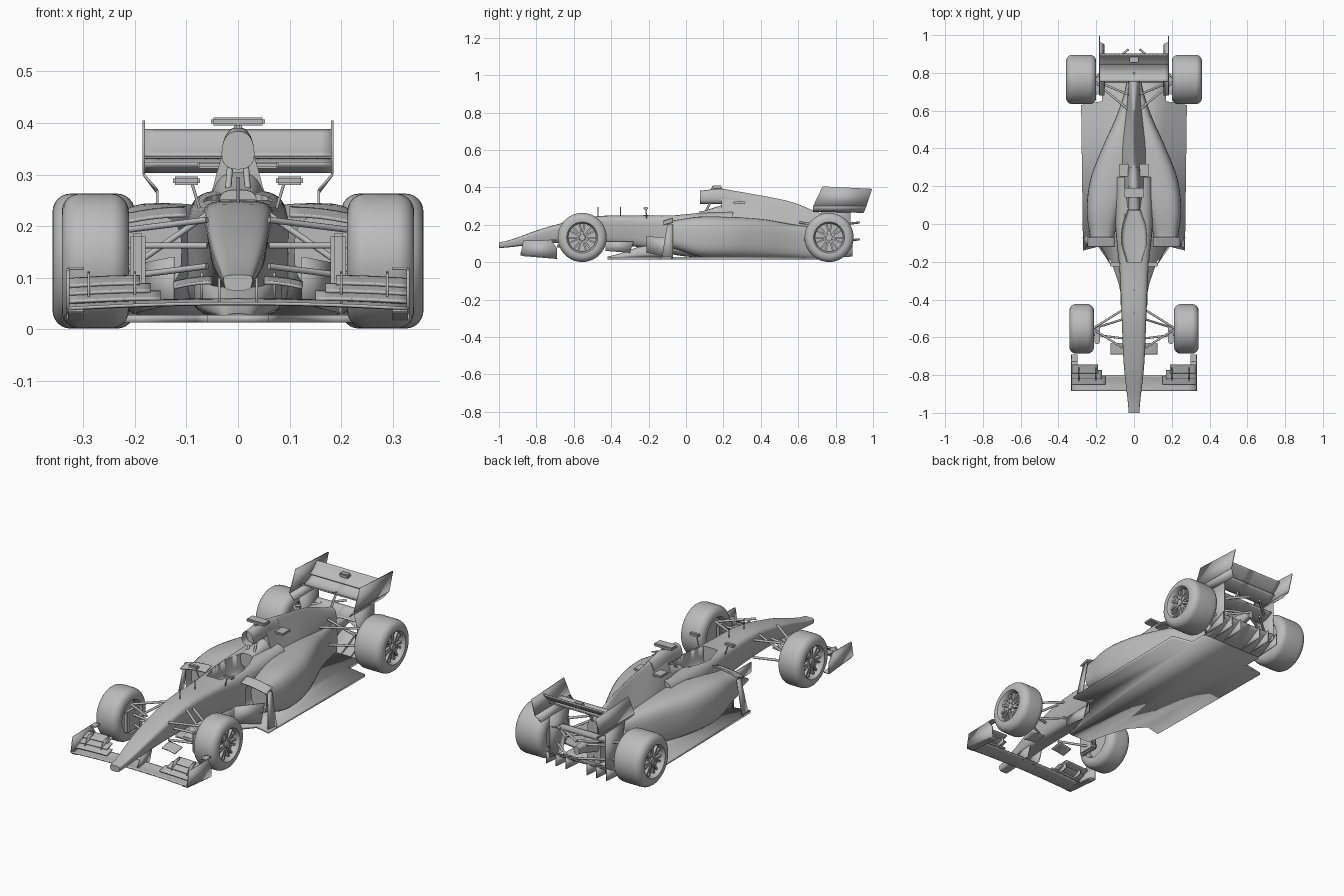
import bpy, bmesh
from math import sin, cos, pi, radians, copysign
from mathutils import Vector, Matrix

old = bpy.data.objects.get("Cube")
if old:
    bpy.data.objects.remove(old)

shade = (.5, .5, .5, 1)
grey = bpy.data.materials.new("plain_grey")
grey.use_nodes = True
grey.diffuse_color = shade
grey.node_tree.nodes["Principled BSDF"].inputs["Base Color"].default_value = shade

front_axle, rear_axle, axle_height, tyre_radius = -.555, .765, .132, .131
ground, wing_half, rear_half = .02, .33, .183


def finish(name, bm, mirror=True, thick=0):
    bmesh.ops.recalc_face_normals(bm, faces=bm.faces)
    mesh = bpy.data.meshes.new(name)
    bm.to_mesh(mesh)
    bm.free()
    mesh.materials.append(grey)
    ob = bpy.data.objects.new(name, mesh)
    bpy.context.collection.objects.link(ob)
    bpy.ops.object.select_all(action='DESELECT')
    ob.select_set(True)
    bpy.context.view_layer.objects.active = ob
    bpy.ops.object.shade_smooth_by_angle(angle=radians(40))
    if thick:
        solid = ob.modifiers.new("thickness", 'SOLIDIFY')
        solid.thickness, solid.offset = thick, 0
    if mirror:
        ob.modifiers.new("mirror", 'MIRROR')
    return ob


def sample(values, t):
    if not isinstance(values, tuple):
        return values
    last = len(values) - 1
    i = min(int(t * last), last - 1)
    s = t * last - i
    a, b, c, d = (values[max(0, min(last, i + k))] for k in (-1, 0, 1, 2))
    return b + s / 2 * (c - a + s * (2 * a - 5 * b + 4 * c - d + s * (3 * (b - c) + d - a)))


def loft(name, start, end, bottom, top, low_width, high_width, centre=0,
         power=3, flare=1, inlet=0, mirror=False, rows=30, segments=32):
    bm = bmesh.new()
    rings = []
    for row in range(rows + 1):
        t = row / rows
        floor, roof, low, high, middle = (
            sample(values, t) for values in (bottom, top, low_width, high_width, centre))
        ring = []
        for k in range(segments):
            angle = 2 * pi * k / segments
            u, v = (copysign(abs(f(angle)) ** (2 / power), f(angle)) for f in (cos, sin))
            rise = (v + 1) / 2
            width = low + (high - low) * rise ** flare
            ring.append(bm.verts.new((middle + width * u, start + (end - start) * t,
                                      floor + (roof - floor) * rise)))
        rings.append(ring)
    for a, b in zip(rings, rings[1:]):
        for k in range(segments):
            n = (k + 1) % segments
            bm.faces.new((a[k], a[n], b[n], b[k]))
    mouth = bm.faces.new(rings[0])
    bm.faces.new(rings[-1])
    if inlet:
        bmesh.ops.inset_region(bm, faces=[mouth], thickness=.008)
        bmesh.ops.translate(bm, vec=(0, inlet, 0), verts=mouth.verts)
    return finish(name, bm, mirror)


def plate(name, *points, thick=.005):
    bm = bmesh.new()
    bm.faces.new([bm.verts.new(p) for p in points])
    return finish(name, bm, thick=thick)


def fin(name, x, *outline):
    return plate(name, *[(x, y, z) for y, z in outline])


def blade(name, inner, outer, front, back, low, high, camber=0, droop=0, steps=8):
    bm = bmesh.new()
    rows = []
    for i in range(steps + 1):
        s = i / steps
        rows.append([bm.verts.new((inner + (outer - inner) * s, front + (back - front) * t,
                                   low + (high - low) * t - camber * sin(pi * t) - droop * s * s))
                     for t in (k / steps for k in range(steps + 1))])
    for a, b in zip(rows, rows[1:]):
        for k in range(steps):
            bm.faces.new((a[k], a[k + 1], b[k + 1], b[k]))
    return finish(name, bm, thick=.006)


def box(name, centre, size, mirror=True):
    bm = bmesh.new()
    bmesh.ops.create_cube(bm, size=1, matrix=Matrix.Translation(centre) @ Matrix.Diagonal((*size, 1)))
    bmesh.ops.bevel(bm, geom=bm.edges[:], offset=min(size) / 4, segments=2, affect='EDGES')
    return finish(name, bm, mirror)


def rods(name, pairs, radius=.006):
    bm = bmesh.new()
    for a, b in pairs:
        a, b = Vector(a), Vector(b)
        turn = (b - a).to_track_quat('Z', 'Y').to_matrix().to_4x4()
        bmesh.ops.create_cone(bm, cap_ends=True, segments=10, radius1=radius, radius2=radius,
                              depth=(b - a).length, matrix=Matrix.Translation((a + b) / 2) @ turn)
    return finish(name, bm)


def wheel(name, x, y, width):
    half, corner, rim = width / 2, .035, .075
    arc = [pi / 2 * k / 6 for k in range(7)]
    shoulder = [(rim, half - corner / 3), (rim + .008, half)]
    shoulder += [(tyre_radius - corner * (1 - sin(a)), half - corner * (1 - cos(a))) for a in arc]
    profile = [(0, corner - half), (rim, corner - half)] + [(r, -w) for r, w in shoulder]
    profile += shoulder[::-1] + [(rim, half - corner), (0, half - corner)]
    bm = bmesh.new()
    ring = [bm.verts.new((w, 0, r)) for r, w in profile]
    edges = [bm.edges.new(pair) for pair in zip(ring, ring[1:])]
    bmesh.ops.spin(bm, geom=ring + edges, axis=(1, 0, 0), cent=(0, 0, 0), angle=2 * pi, steps=48)
    bmesh.ops.remove_doubles(bm, verts=bm.verts, dist=.0002)
    # paired spokes and hub
    face = Matrix.Translation((half - corner + .01, 0, 0))
    for k in range(7):
        for lean in (-1, 1):
            turn = Matrix.Rotation(2 * pi * k / 7 + lean / 6, 4, 'X')
            spoke = Matrix.Translation((0, 0, rim / 2)) @ Matrix.Diagonal((.015, .009, rim, 1))
            bmesh.ops.create_cube(bm, size=1, matrix=face @ turn @ spoke)
    bmesh.ops.create_cone(bm, cap_ends=True, segments=20, radius1=.02, radius2=.016, depth=.03,
                          matrix=face @ Matrix.Rotation(pi / 2, 4, 'Y'))
    bmesh.ops.translate(bm, vec=(x, y, axle_height), verts=bm.verts)
    return finish(name, bm)


def suspension(name, axle, inner, spread, outer=.22):
    arms = []
    for reach in (-spread, spread):
        for rise in (.06, -.03):
            arms.append(((inner, axle + reach, axle_height + rise + .02),
                         (outer, axle, axle_height + rise)))
    # pushrod and track rod
    arms.append(((inner, axle + spread / 2, axle_height + .09), (outer, axle, axle_height - .02)))
    arms.append(((inner, axle - spread / 2, axle_height + .03), (outer, axle - .03, axle_height + .03)))
    rods(name + "_suspension", arms)
    box(name + "_brake_ducts", (outer - .025, axle - .03, axle_height), (.03, .1, .11))


# wheels and suspension
wheel("front_wheels", .277, front_axle, .13)
wheel("rear_wheels", .28, rear_axle, .16)
suspension("front", front_axle, .06, .1)
suspension("rear", rear_axle, .03, -.16)

# nose and tub with the cockpit cut out
tub = loft("nose_and_tub", -1, .25, power=4,
           bottom=(.075, .1, .1, .08, .03, .03), top=(.105, .185, .243, .25, .26, .27),
           low_width=(.025, .045, .05, .06, .1, .1), high_width=(.03, .058, .072, .083, .1, .1))
cutter = loft("cockpit_cutter", -.2, .09, bottom=.16, top=.4, power=8,
              low_width=(.04, .065, .06, .03), high_width=(.04, .065, .06, .03))
cut = tub.modifiers.new("cockpit", 'BOOLEAN')
cut.operation, cut.object, cut.solver = 'DIFFERENCE', cutter, 'EXACT'
bpy.context.view_layer.objects.active = tub
bpy.ops.object.modifier_apply(modifier=cut.name)
bpy.data.objects.remove(cutter)

# sidepods, engine cover and tail
pod_width = (.06, .09, .11, .085, .05, .02)
loft("sidepods", -.1, .75, bottom=(.08, .03, ground, ground, ground, ground),
     top=(.22, .243, .242, .23, .2, .18), low_width=pod_width, high_width=pod_width,
     centre=(.17, .16, .12, .08, .04, .02), inlet=.05, mirror=True)
loft("airbox", .075, .3, bottom=.31, top=(.383, .392, .375), low_width=.035,
     high_width=(.028, .025, .015), power=2.4, inlet=.04)
loft("engine_cover", .19, .76, bottom=.16, top=(.388, .36, .32, .25), low_width=(.1, .13, .08, .036),
     high_width=(.025, .012, .01, .025), power=2.4, flare=.55)
loft("headrest", .07, .22, bottom=.2, top=(.27, .31), low_width=(.03, .07), high_width=.04)
loft("gearbox", .6, .89, bottom=(.04, .12), top=(.18, .16), low_width=(.05, .015), high_width=(.05, .015))
rods("roll_hoop_struts", [((.02, .1, .26), (.015, .13, .32))])

# floor, splitter and diffuser
plate("floor", *[(x, y, ground) for x, y in (
    (0, -.42), (.06, -.42), (.08, -.32), (.12, -.2), (.19, -.12), (.27, -.14), (.28, .63), (.17, .65),
    (.17, .75), (0, .75))], thick=.014)
loft("keel", -.42, -.1, bottom=ground, top=(.03, .08, .14), low_width=(.03, .09), high_width=(.02, .08))
blade("diffuser", 0, .17, .74, .88, ground, .085, camber=.01)
for x in (.06, .115, .17):
    fin("diffuser_fences", x, (.74, ground), (.89, .03), (.89, .09))

# bargeboards and vanes
plate("bargeboards", (.125, -.21, .05), (.125, -.21, .14), (.2, -.07, .125), (.2, -.1, .03))
fin("turning_vanes", .07, (-.43, .06), (-.43, .11), (-.28, .11), (-.3, .05))
plate("pod_fins", (.26, -.13, ground), (.24, -.1, .2), (.24, -.07, .2), (.27, -.07, ground))
blade("pod_winglets", .1, .245, -.12, -.07, .22, .235, droop=.02)

# front wing
blade("front_wing_main", 0, wing_half, -.885, -.8, .05, .057, camber=.004, droop=.01)
for step in range(3):
    y, z = -.85 + step * .03, .058 + step * .015
    blade("front_wing_flaps", .15 + step * .02, wing_half, y, y + .045, z, z + .014, droop=.006)
fin("front_wing_endplates", wing_half, (-.885, .04), (-.69, ground), (-.69, .075), (-.72, .118), (-.87, .115))
blade("front_wing_footplates", .3, wing_half, -.88, -.69, .036, ground)
blade("front_wing_tabs", .3, wing_half, -.73, -.69, .118, .118)
for x in (.2, .29):
    fin("front_wing_fences", x, (-.84, .05), (-.76, .07), (-.76, .112), (-.8, .108))
fin("wing_pylons", .036, (-.87, .05), (-.77, .05), (-.75, .11), (-.84, .1))
blade("nose_winglets", .05, .125, -.69, -.63, .09, .1, droop=.01)

# rear wing
fin("rear_wing_endplates", rear_half, (.68, .3), (.73, .405), (.995, .392), (.965, .3))
plate("rear_wing_lower_panels", (rear_half, .68, .3), (rear_half, .965, .3), (.157, .95, .265), (.157, .68, .27))
fin("rear_wing_legs", .157, (.72, .27), (.88, .27), (.88, .06), (.78, .05))
blade("rear_wing_main", 0, rear_half, .755, .86, .322, .33, camber=.02)
blade("rear_wing_flap", 0, rear_half, .845, .9, .336, .386, camber=.005)
blade("beam_wing", 0, .157, .78, .87, .195, .215, camber=.01)
box("flap_actuator", (0, .87, .37), (.05, .03, .02), mirror=False)
rods("wing_support", [((0, .74, .22), (0, .8, .31))])

# mirrors, camera pod and small fittings
box("mirrors", (.1, -.215, .288), (.052, .022, .016))
rods("mirror_stalks", [((.075, -.21, .235), (.09, -.215, .285))], radius=.003)
box("camera_pod", (0, .165, .403), (.104, .05, .016), mirror=False)
box("camera_mount", (0, .165, .39), (.016, .06, .02), mirror=False)
box("cover_winglets", (.054, .285, .318), (.05, .065, .012))
rods("antennas", [((0, y, .23), (0, y, .295)) for y in (-.47, -.35)], radius=.003)
